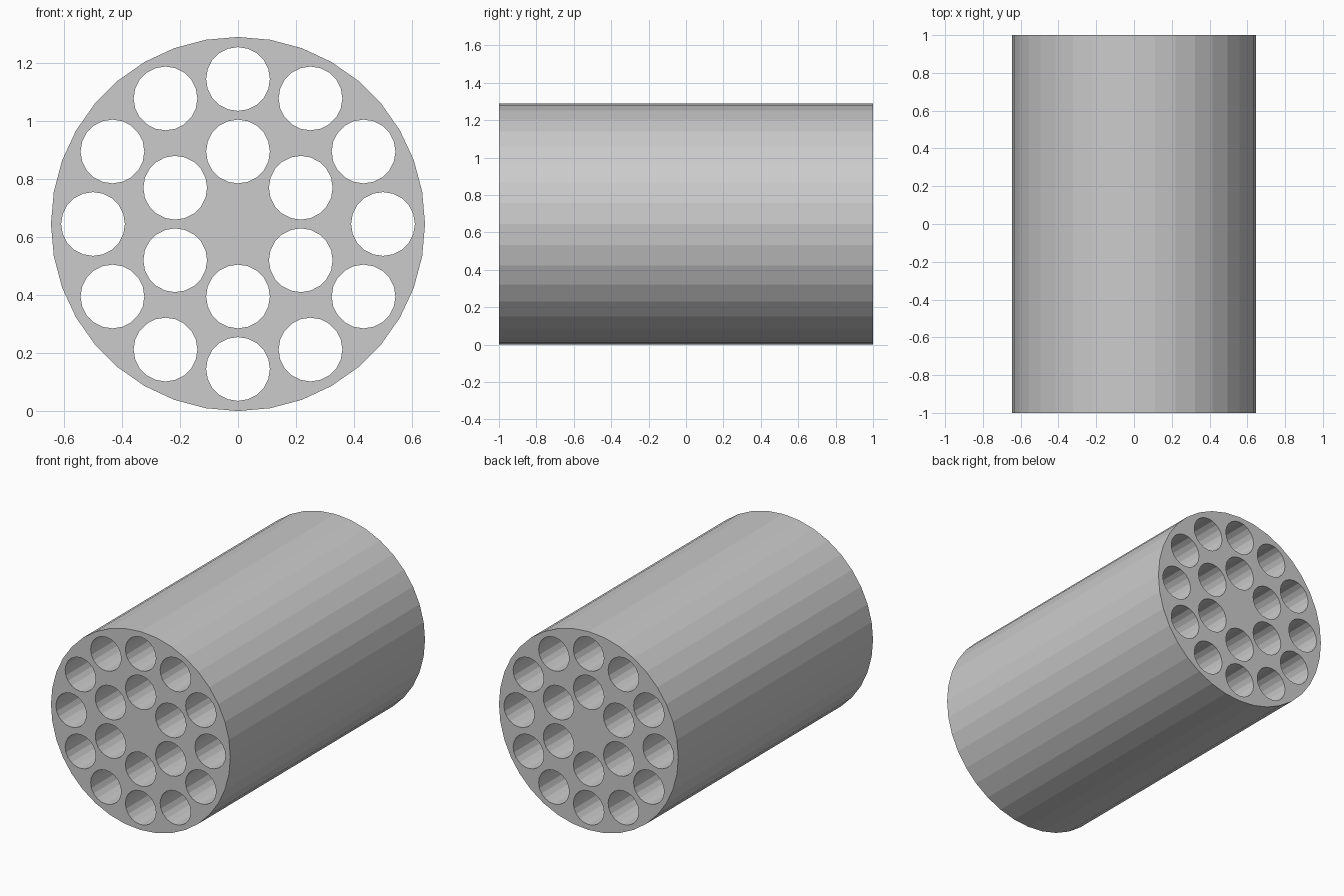
import bpy, bmesh
from math import sin, cos, tau

if "Cube" in bpy.data.objects:
    bpy.data.objects.remove(bpy.data.objects["Cube"])

R, HOLE_R, LENGTH = 0.645, 0.11, 2.0


def ring(cx, cz, r, n):
    return [(cx + r * cos(tau * i / n), cz + r * sin(tau * i / n)) for i in range(n)]


bm = bmesh.new()
rim_edges = []


def add_loop(points):
    verts = [bm.verts.new((x, -LENGTH / 2, z)) for x, z in points]
    for a, b in zip(verts, verts[1:] + verts[:1]):
        rim_edges.append(bm.edges.new((a, b)))


# Outer wall profile
add_loop(ring(0, R, R, 36))

# Outer circle of 12 bores, inner circle of 6 bores (one straight up in each)
for count, radius in ((12, 0.5), (6, 0.25)):
    for i in range(count):
        a = tau * (i / count + 0.25)
        add_loop(ring(radius * cos(a), R + radius * sin(a), HOLE_R, 20))

# Perforated end face, extruded along the length
bmesh.ops.triangle_fill(bm, edges=rim_edges, use_beauty=True, use_dissolve=False)
res = bmesh.ops.extrude_face_region(bm, geom=bm.faces[:], use_keep_orig=True)
moved = [g for g in res["geom"] if isinstance(g, bmesh.types.BMVert)]
bmesh.ops.translate(bm, verts=moved, vec=(0, LENGTH, 0))
bmesh.ops.recalc_face_normals(bm, faces=bm.faces[:])

mesh = bpy.data.meshes.new("perforated_cylinder")
bm.to_mesh(mesh)
bm.free()
obj = bpy.data.objects.new("perforated_cylinder", mesh)
bpy.context.collection.objects.link(obj)
